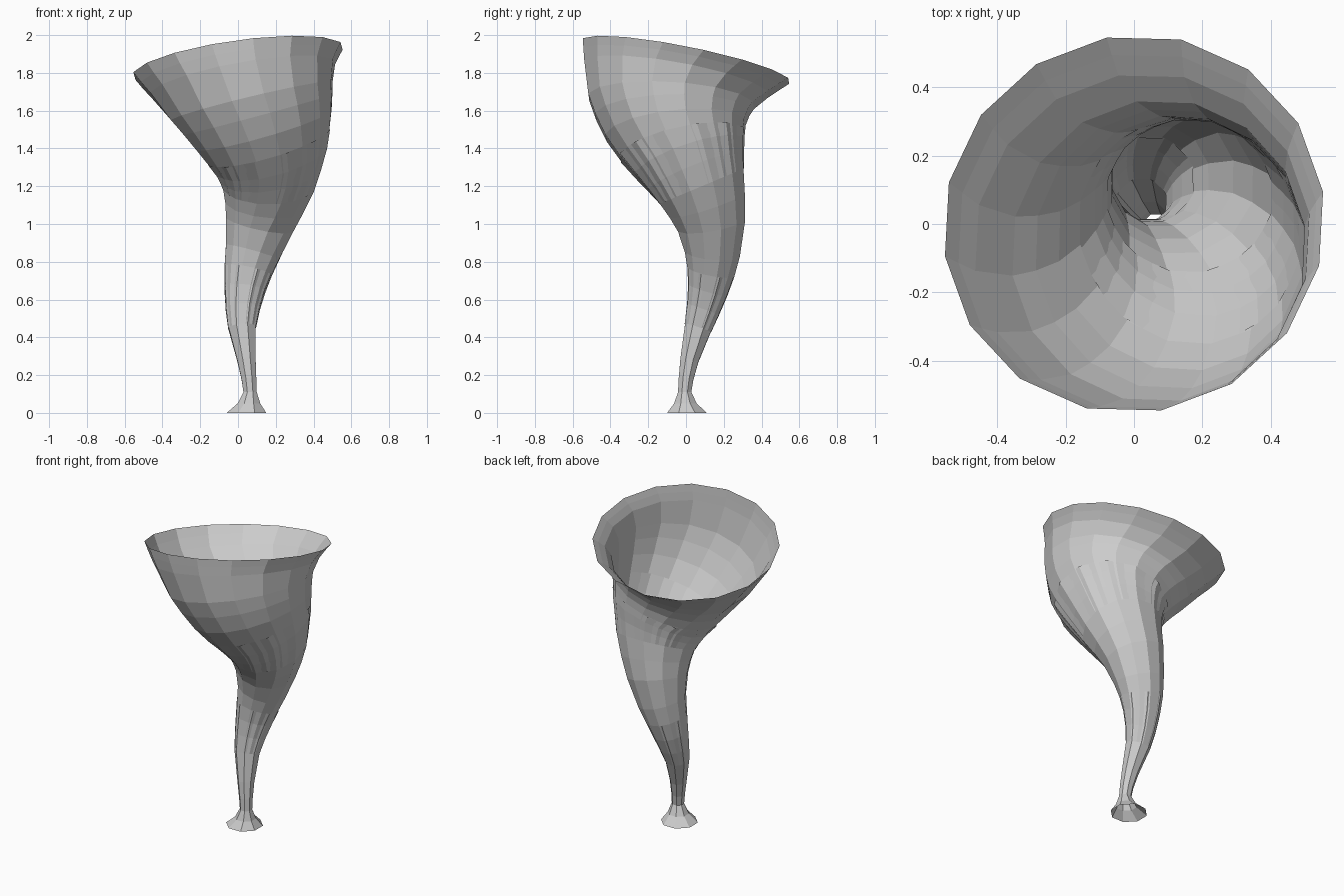
import bpy, bmesh, math
from mathutils import Vector

# Rings along the twisting path: z, centre x, centre y, radius, slope in x, slope in y
RINGS = [
    (0.00, 0.045, 0.005, 0.110, 0, 0),
    (0.05, 0.058, -0.003, 0.063, 0, 0),
    (0.11, 0.064, -0.007, 0.037, 0, 0),
    (0.18, 0.058, 0.000, 0.041, 0.1, -0.15),
    (0.28, 0.045, 0.018, 0.051, 0.12, -0.25),
    (0.45, 0.022, 0.063, 0.075, 0.08, -0.33),
    (0.55, 0.025, 0.091, 0.092, 0.0, -0.35),
    (0.65, 0.036, 0.115, 0.110, -0.10, -0.30),
    (0.75, 0.053, 0.132, 0.129, -0.20, -0.20),
    (0.85, 0.077, 0.140, 0.149, -0.28, -0.08),
    (1.00, 0.114, 0.135, 0.184, -0.22, 0.18),
    (1.10, 0.141, 0.113, 0.212, -0.12, 0.33),
    (1.20, 0.163, 0.083, 0.245, 0.0, 0.42),
    (1.275, 0.173, 0.053, 0.274, 0.16, 0.40),
    (1.35, 0.177, 0.020, 0.307, 0.27, 0.34),
    (1.42, 0.163, -0.020, 0.341, 0.30, 0.22),
    (1.50, 0.138, -0.056, 0.378, 0.29, 0.11),
    (1.58, 0.106, -0.073, 0.413, 0.27, 0.02),
    (1.65, 0.072, -0.079, 0.445, 0.24, -0.06),
    (1.77, 0.024, -0.052, 0.502, 0.18, -0.18),
    (1.82, 0.010, -0.024, 0.536, 0.16, -0.19),
    (1.863, 0.000, 0.000, 0.565, 0.14, -0.20),
]


def tube(name, rings, sides, phase, grow=1.0):
    """Open tube through circles that stand square to the path."""
    bm = bmesh.new()
    loops = []
    for z, x, y, r, sx, sy in rings:
        turn = Vector((0, 0, 1)).rotation_difference(Vector((-sx, -sy, 1)))
        loop = []
        for i in range(sides):
            a = math.radians(phase) + 2 * math.pi * i / sides
            spoke = Vector((math.cos(a), math.sin(a), 0)) * r * grow
            loop.append(bm.verts.new(Vector((x, y, z)) + turn @ spoke))
        loops.append(loop)
    for low, high in zip(loops, loops[1:]):
        for i in range(sides):
            j = (i + 1) % sides
            bm.faces.new((low[i], low[j], high[j], high[i]))
    mesh = bpy.data.meshes.new(name)
    bm.to_mesh(mesh)
    bm.free()
    obj = bpy.data.objects.new(name, mesh)
    bpy.context.collection.objects.link(obj)
    return obj


# Eight-sided lower stem with a flared foot
tube("lower_stem", RINGS[:9], 8, 22.5, 1.03)
# Twelve-sided middle funnel, overlapping the stem and the bowl
tube("middle_funnel", RINGS[5:16], 12, 15, 1.015)
# Sixteen-sided bowl with a tilted, flared rim
tube("bowl", RINGS[12:], 16, 9)
